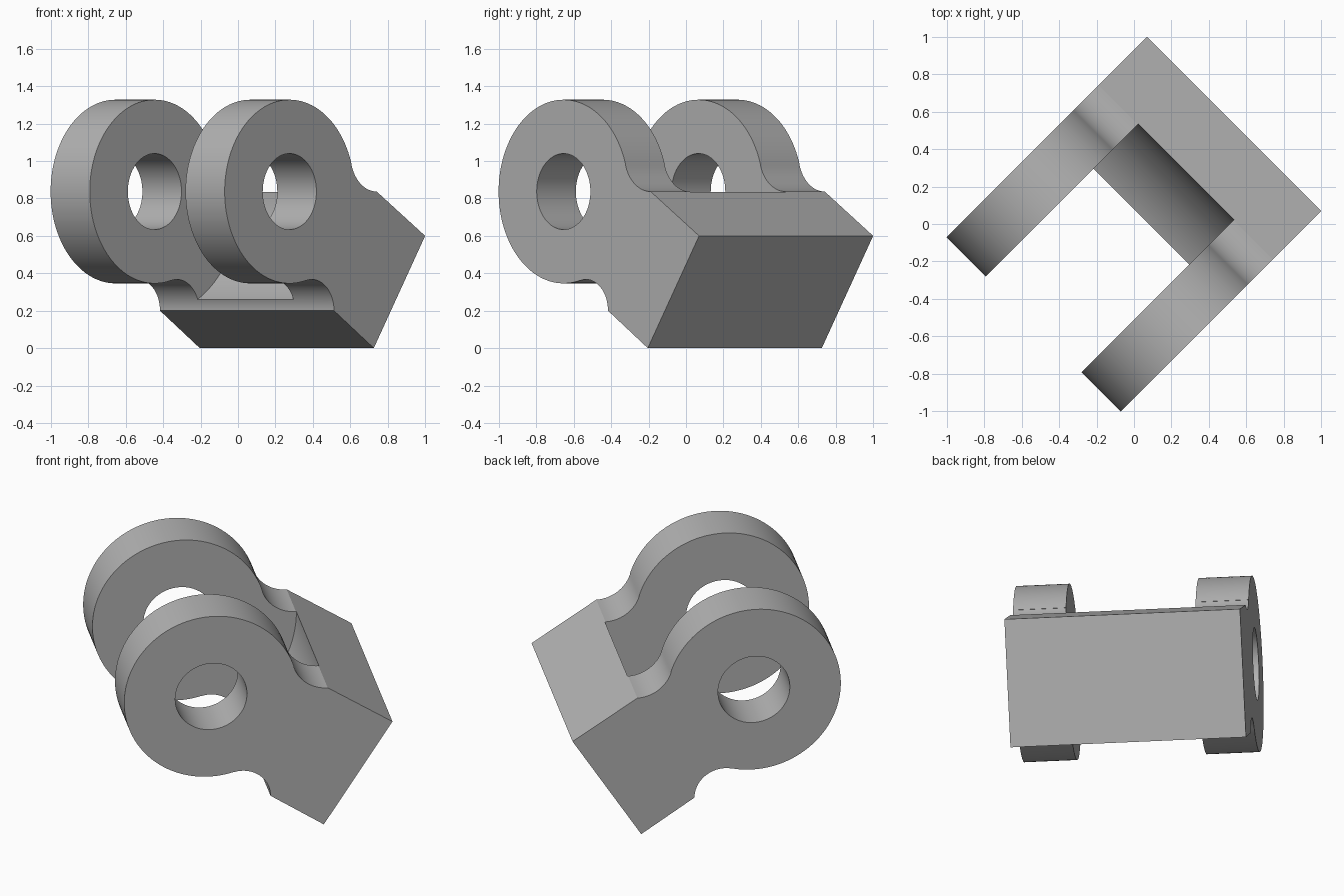
import bpy, bmesh
from math import sin, cos, radians, atan2, degrees, pi
from mathutils import Vector, Matrix

cube = bpy.data.objects.get("Cube")
if cube:
    bpy.data.objects.remove(cube, do_unlink=True)

# Main sizes, measured from the pin hole axis
AXIS_X, AXIS_Z = -0.268, 0.837
EYE_R, HOLE_R, SLOT_R = 0.491, 0.203, 0.662
HALF_WIDTH, HALF_SLOT = 0.658, 0.362
TOP_FILLET = (0.659, 0.199, 0.199)
LOW_FILLET = (0.169, -0.637, 0.167)

grey = bpy.data.materials.new("plain grey")
grey.use_nodes = True
colour = (0.45, 0.45, 0.45, 1)
grey.diffuse_color = colour
grey.node_tree.nodes["Principled BSDF"].inputs["Base Color"].default_value = colour


def arc(cx, cz, r, start, end, steps):
    angles = [radians(start + (end - start) * i / steps) for i in range(steps + 1)]
    return [(cx + r * cos(a), cz + r * sin(a)) for a in angles]


def extrude(name, outline, half):
    """Extrude an x-z outline along y, evenly about the middle."""
    bm = bmesh.new()
    face = bm.faces.new([bm.verts.new((x, -half, z)) for x, z in outline])
    out = bmesh.ops.extrude_face_region(bm, geom=[face])
    moved = [v for v in out["geom"] if isinstance(v, bmesh.types.BMVert)]
    bmesh.ops.translate(bm, verts=moved, vec=(0, 2 * half, 0))
    bmesh.ops.remove_doubles(bm, verts=bm.verts, dist=0.0005)
    bmesh.ops.recalc_face_normals(bm, faces=bm.faces)
    mesh = bpy.data.meshes.new(name)
    bm.to_mesh(mesh)
    bm.free()
    mesh.materials.append(grey)
    obj = bpy.data.objects.new(name, mesh)
    bpy.context.collection.objects.link(obj)
    return obj


# Side outline: tilted base block, fillets and round eye
top_angle = degrees(atan2(TOP_FILLET[1], TOP_FILLET[0]))
low_angle = degrees(atan2(LOW_FILLET[1], LOW_FILLET[0]))
outline = [(0.637, -0.837), (1.025, -0.237)]
outline += arc(*TOP_FILLET, -90, top_angle - 180, 20)
outline += arc(0, 0, EYE_R, top_angle, low_angle + 360, 96)
outline += arc(*LOW_FILLET, low_angle + 180, 0, 24)
clevis = extrude("clevis_bracket", outline, HALF_WIDTH)

# Curved slot between the lugs, and the pin hole through both
cutters = [
    extrude("slot_cutter", arc(0, 0, SLOT_R, 0, 360, 144)[:-1], HALF_SLOT),
    extrude("pin_hole_cutter", arc(0, 0, HOLE_R, 0, 360, 64)[:-1], 1),
]
for cutter in cutters:
    cutter.hide_render = True
    mod = clevis.modifiers.new(cutter.name, "BOOLEAN")
    mod.operation = "DIFFERENCE"
    mod.solver = "EXACT"
    mod.object = cutter

# Apply the cuts, then turn the part to its standing pose
bpy.context.view_layer.update()
evaluated = clevis.evaluated_get(bpy.context.evaluated_depsgraph_get())
cut_mesh = bpy.data.meshes.new_from_object(evaluated)
clevis.modifiers.clear()
clevis.data = cut_mesh
for cutter in cutters:
    bpy.data.objects.remove(cutter, do_unlink=True)
cut_mesh.transform(Matrix.Rotation(pi / 4, 4, "Z")
                   @ Matrix.Translation(Vector((AXIS_X, 0, AXIS_Z))))

bpy.ops.object.select_all(action="DESELECT")
clevis.select_set(True)
bpy.context.view_layer.objects.active = clevis
bpy.ops.object.shade_smooth_by_angle(angle=radians(25))
